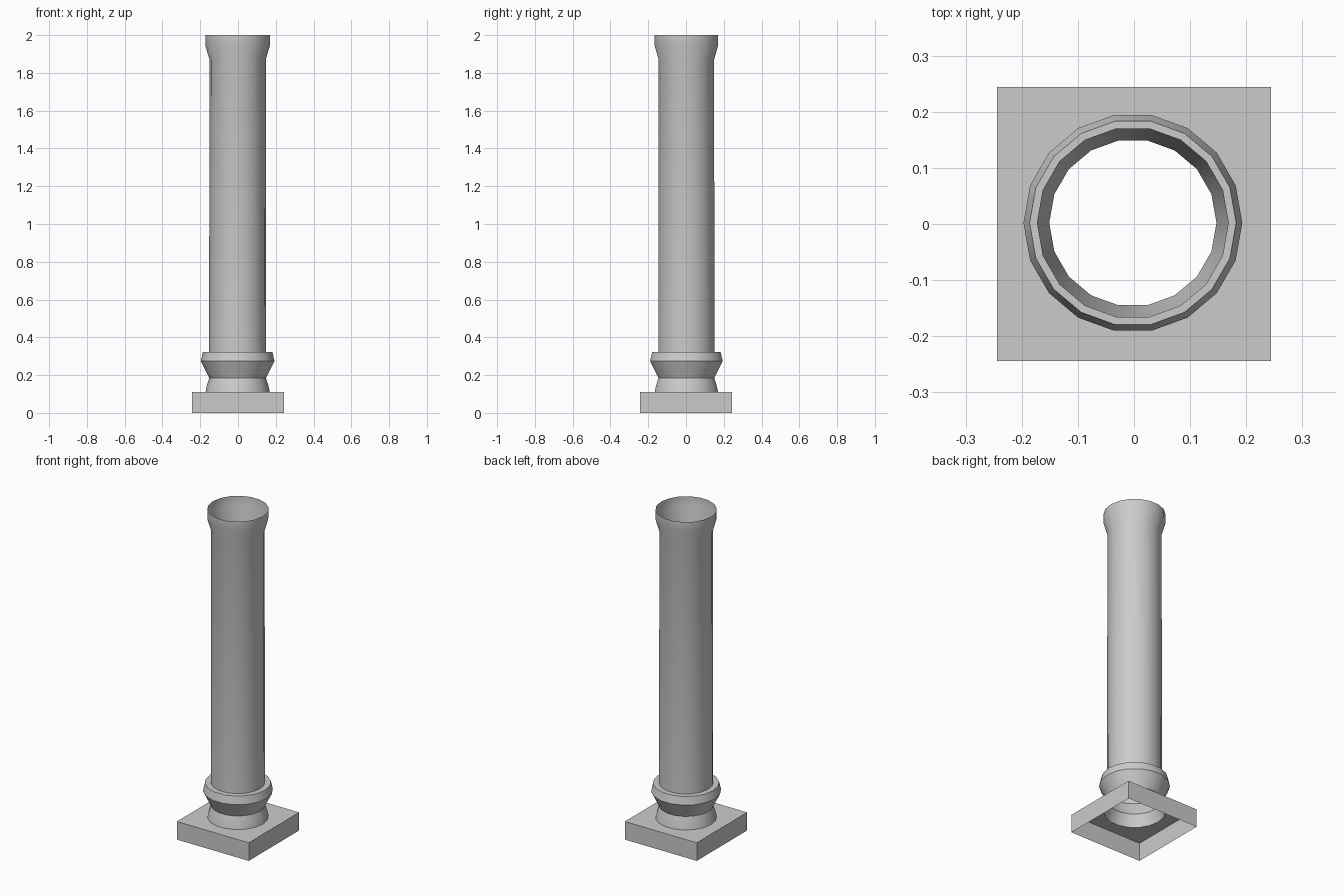
import bpy, bmesh, math

SIDES = 18
CENTRE = (-0.002, 0.002)   # the column sits slightly off the plinth centre
PLINTH_HALF, PLINTH_TOP = 0.244, 0.111
FOOT_RADIUS = 0.170

cube = bpy.data.objects.get("Cube")
if cube:
    bpy.data.objects.remove(cube, do_unlink=True)

# Stone material
stone = bpy.data.materials.new("light grey stone")
stone.use_nodes = True
colour = (0.6, 0.6, 0.6, 1)
stone.diffuse_color = colour
stone.node_tree.nodes["Principled BSDF"].inputs["Base Color"].default_value = colour


def ring(bm, radius, z):
    """Polygon ring of vertices around the column axis."""
    verts = []
    for i in range(SIDES):
        a = math.tau * i / SIDES
        verts.append(bm.verts.new((CENTRE[0] + radius * math.cos(a),
                                   CENTRE[1] + radius * math.sin(a), z)))
    return verts


def skin(bm, lower, upper):
    """Quads between two rings, facing outward."""
    n = len(lower)
    for i in range(n):
        j = (i + 1) % n
        bm.faces.new((lower[i], lower[j], upper[j], upper[i]))


def finish(bm, name):
    mesh = bpy.data.meshes.new(name)
    bm.to_mesh(mesh)
    bm.free()
    mesh.materials.append(stone)
    obj = bpy.data.objects.new(name, mesh)
    bpy.context.collection.objects.link(obj)
    bpy.ops.object.select_all(action="DESELECT")
    obj.select_set(True)
    bpy.context.view_layer.objects.active = obj
    bpy.ops.object.shade_smooth_by_angle(angle=math.radians(30))
    return obj


def turned_shell(name, profile):
    """Hollow open shell turned from (radius, height) points."""
    bm = bmesh.new()
    rings = [ring(bm, r, z) for r, z in profile]
    for lower, upper in zip(rings, rings[1:]):
        skin(bm, lower, upper)
    finish(bm, name)


# Plinth: open underneath, with a round opening under the column
bm = bmesh.new()
corners = [(-1, -1), (1, -1), (1, 1), (-1, 1)]
bottom, top = ([bm.verts.new((x * PLINTH_HALF, y * PLINTH_HALF, z)) for x, y in corners]
               for z in (0, PLINTH_TOP))
skin(bm, bottom, top)
opening = ring(bm, FOOT_RADIUS, PLINTH_TOP)
edges = []
for loop in (top, opening):
    for i, v in enumerate(loop):
        w = loop[(i + 1) % len(loop)]
        edges.append(bm.edges.get((v, w)) or bm.edges.new((v, w)))
bmesh.ops.triangle_fill(bm, edges=edges, use_beauty=True, normal=(0, 0, 1))
bm.normal_update()
for f in bm.faces:
    if f.normal.z < -0.5:
        f.normal_flip()
finish(bm, "plinth")

# Column base: flared foot, neck, belt and flat ledge
turned_shell("column_base", [(FOOT_RADIUS, PLINTH_TOP), (0.163, 0.145), (0.150, 0.185),
                             (0.195, 0.275), (0.184, 0.323), (0.151, 0.323)])

# Shaft with its flared open top
turned_shell("shaft", [(0.151, 0.323), (0.149, 1.87), (0.171, 1.945), (0.171, 2.0)])
